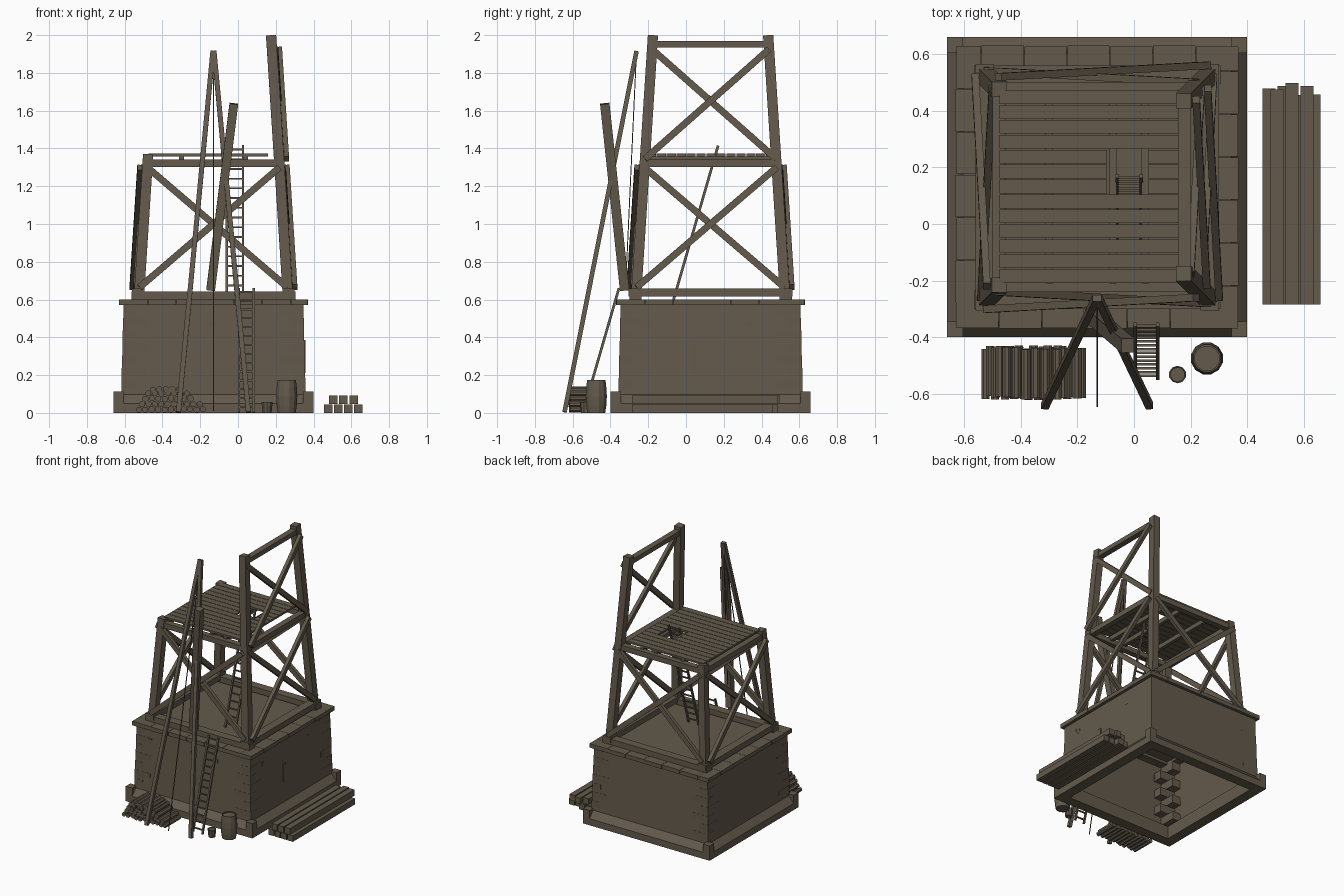
import bpy, bmesh, math, random
from mathutils import Vector, Matrix

if "Cube" in bpy.data.objects:
    bpy.data.objects.remove(bpy.data.objects["Cube"])
random.seed(4)
C = -0.13, 0.13          # tower axis
mat = bpy.data.materials.new("weathered_brown")
mat.diffuse_color = (0.125, 0.102, 0.072, 1)
mat.use_nodes = True
mat.node_tree.nodes["Principled BSDF"].inputs["Base Color"].default_value = mat.diffuse_color


def finish(name, bm):
    bmesh.ops.recalc_face_normals(bm, faces=bm.faces)
    me = bpy.data.meshes.new(name)
    bm.to_mesh(me)
    bm.free()
    me.materials.append(mat)
    ob = bpy.data.objects.new(name, me)
    bpy.context.collection.objects.link(ob)
    return ob


def box(bm, lo, hi):
    lo, hi = Vector(lo), Vector(hi)
    m = Matrix.Translation((lo + hi) / 2) @ Matrix.Diagonal((*(hi - lo), 1))
    bmesh.ops.create_cube(bm, size=1, matrix=m)


def beam(bm, p, q, w, h, side=(1, 0, 0)):
    """Square bar from p to q; w is its width along 'side'."""
    p, q = Vector(p), Vector(q)
    z = (q - p).normalized()
    x = Vector(side)
    x = (x - z * x.dot(z)).normalized()
    r = Matrix((x, z.cross(x), z)).transposed().to_4x4()
    m = Matrix.Translation((p + q) / 2) @ r @ Matrix.Diagonal((w, h, (q - p).length, 1))
    bmesh.ops.create_cube(bm, size=1, matrix=m)


def lathe(bm, pos, profile, n, axis='Z'):
    """Stack of n-sided rings (radius, height), capped at both ends."""
    rings = []
    for r, t in profile:
        ring = []
        for i in range(n):
            a = 2 * math.pi * (i + .5) / n
            u, v = r * math.cos(a), r * math.sin(a)
            ring.append(bm.verts.new(Vector(pos) + Vector((u, v, t) if axis == 'Z' else (u, t, v))))
        rings.append(ring)
    for a, b in zip(rings, rings[1:]):
        for i in range(n):
            bm.faces.new((a[i], a[(i + 1) % n], b[(i + 1) % n], b[i]))
    bm.faces.new(rings[0])
    bm.faces.new(rings[-1])


def frame(k, u, v, z):
    """Point on tower side k (0 front, 1 right, 2 back, 3 left): u along, v outwards."""
    a = k * math.pi / 2
    return Vector((C[0] + u * math.cos(a) + v * math.sin(a), C[1] + u * math.sin(a) - v * math.cos(a), z))


def fbox(bm, k, u0, u1, v0, v1, z0, z1):
    a, b = frame(k, u0, v0, z0), frame(k, u1, v1, z1)
    box(bm, [min(s, t) for s, t in zip(a, b)], [max(s, t) for s, t in zip(a, b)])


# stone base: hollow tapered shell, open below
bm = bmesh.new()
lo = [bm.verts.new(frame(k, -.49, .49, .04)) for k in range(4)]
hi = [bm.verts.new(frame(k, -.475, .475, .59)) for k in range(4)]
for i in range(4):
    bm.faces.new((lo[i], lo[(i + 1) % 4], hi[(i + 1) % 4], hi[i]))
bm.faces.new(hi)
finish("stone_base", bm)

# plinth: sloped skirting and corner blocks
bm = bmesh.new()
for k in range(4):
    prof = [(.45, 0), (.53, 0), (.53, .05), (.487, .1), (.45, .1)]
    ends = [[bm.verts.new(frame(k, s * v, v, z)) for v, z in prof] for s in (-1, 1)]
    for i in range(5):
        j = (i + 1) % 5
        bm.faces.new((ends[0][i], ends[0][j], ends[1][j], ends[1][i]))
finish("plinth", bm)
bm = bmesh.new()
for k in range(4):
    fbox(bm, k, -.53, -.475, .475, .53, 0, .112)
finish("plinth_corners", bm)

# alternating corner stones
bm = bmesh.new()
for k in range(4):
    for i in range(7):
        z = .11 + i * .066
        o = .4895 - (z - .04) * .0273
        a, b = (.13, .07) if i % 2 else (.07, .13)
        fbox(bm, k, -o, -o + a, o - b, o, z, z + .062)
finish("corner_stones", bm)

# capping course of separate blocks
bm = bmesh.new()
for k in range(4):
    n = 6
    L = .91 / n
    for i in range(n):
        fbox(bm, k, -.5 + i * L + .001, -.5 + (i + 1) * L - .001, .41, .498 + .002 * (i % 2), .57, .6)
finish("capping_stones", bm)

# beam sockets and window slit on front and right walls
bm = bmesh.new()
for k, us in ((0, (-.36, -.017, .19)), (1, (-.325, .205))):
    for u in us:
        fbox(bm, k, u - .015, u + .015, .47, .4805, .46, .49)
fbox(bm, 1, -.095, -.07, .475, .4865, .21, .385)
finish("wall_sockets_and_slit", bm)

# timber sills
bm = bmesh.new()
for k in range(4):
    fbox(bm, k, -.435, .435, .365, .43, .6 + .015 * (k % 2), .642 + .016 * (k % 2))
finish("sill_beams", bm)


def off(z):  # posts lean inwards
    return .392 - .0645 * (z - .65)


# corner posts, right pair is two storeys tall
bm = bmesh.new()
for sx in (-1, 1):
    for sy in (-1, 1):
        top = 2.0 if sx > 0 else 1.37
        ends = [(C[0] + sx * off(z), C[1] + sy * off(z), z) for z in (.645, top - .002)]
        beam(bm, *ends, .054, .054)
finish("corner_posts", bm)

# crossed braces
bm = bmesh.new()
for k, z0, z1 in [(k, .665, 1.3) for k in range(4)] + [(1, 1.345, 1.925)]:
    for s in (-1, 1):
        d = .04 if s > 0 else .02
        n = frame(k, 0, 1, 0) - frame(k, 0, 0, 0)
        beam(bm, frame(k, -s * off(z0), off(z0) + d, z0), frame(k, s * off(z1), off(z1) + d, z1), .026, .036, n)
finish("cross_braces", bm)

# platform ring beams, top rail and joists
bm = bmesh.new()
for k in range(4):
    fbox(bm, k, -.36, .36, .325, .37, 1.302, 1.342)
box(bm, (.155, -.17, 1.935), (.2, .43, 1.97))
for x in (-.3, -.075, .04):
    box(bm, (x - .013, -.21, 1.325), (x + .013, .47, 1.358))
finish("platform_beams", bm)

# deck planks with a ladder hatch
bm = bmesh.new()
for i in range(13):
    y = -.21 + i * .0527
    x1 = -.095 if 6 <= i <= 8 else .16
    box(bm, (-.475, y + .002, 1.358), (x1, y + .0507, 1.372))
    if x1 < 0:
        box(bm, (.052, y + .002, 1.358), (.16, y + .0507, 1.372))
finish("deck_planks", bm)


def ladder(name, x0, x1, a, b, n):
    bm = bmesh.new()
    a, b = Vector((0, *a)), Vector((0, *b))
    for x in (x0, x1):
        beam(bm, a + Vector((x, 0, 0)), b + Vector((x, 0, 0)), .012, .014)
    for i in range(n):
        p = a.lerp(b, (i + .6) / n)
        beam(bm, p + Vector((x0, 0, 0)), p + Vector((x1, 0, 0)), .009, .009, (0, 0, 1))
    finish(name, bm)


ladder("lower_ladder", .005, .084, (-.545, .003), (-.355, .66), 14)
ladder("upper_ladder", -.06, .026, (-.068, .592), (.17, 1.415), 16)

# hoisting frame, ropes and the post being raised
apex = Vector((-.13, -.262, 1.915))
bm = bmesh.new()
for s in (-1, 1):
    beam(bm, (C[0] + s * .185, -.643, .004), apex + Vector((s * .003, 0, 0)), .026, .024)
finish("hoist_legs", bm)
bm = bmesh.new()
beam(bm, apex, (-.13, -.32, .66), .005, .005)
beam(bm, apex, (-.13, -.645, .01), .005, .005)
finish("hoist_ropes", bm)
bm = bmesh.new()
beam(bm, (-.145, -.325, .65), (-.022, -.43, 1.637), .046, .05)
finish("raised_post", bm)

# log pile
bm = bmesh.new()
for row, (n, x, z) in enumerate(((11, -.525, .018), (10, -.508, .047), (8, -.49, .076), (7, -.475, .105), (5, -.45, .124))):
    for i in range(n):
        e = random.uniform(-.008, .008)
        r = random.uniform(.0155, .0178)
        lathe(bm, (x + i * .034, e, z + random.uniform(-.002, .002)), ((r, -.614), (r, -.437)), 8, 'Y')
finish("log_pile", bm)

# squared timber stack
bm = bmesh.new()
for n, x, z in ((4, .455, 0), (3, .483, .048)):
    for i in range(n):
        a = x + i * .053
        box(bm, (a, -.285, z), (a + .045, .5 - random.uniform(0, .05), z + .045))
finish("timber_stack", bm)

# barrel and bucket
bm = bmesh.new()
lathe(bm, (.258, -.475, 0), ((.049, 0), (.055, .04), (.058, .088), (.055, .135), (.05, .175), (.044, .175), (.044, .167)), 12)
finish("barrel", bm)
bm = bmesh.new()
lathe(bm, (.154, -.532, 0), ((.025, 0), (.031, .058), (.027, .058), (.026, .052)), 10)
finish("bucket", bm)
